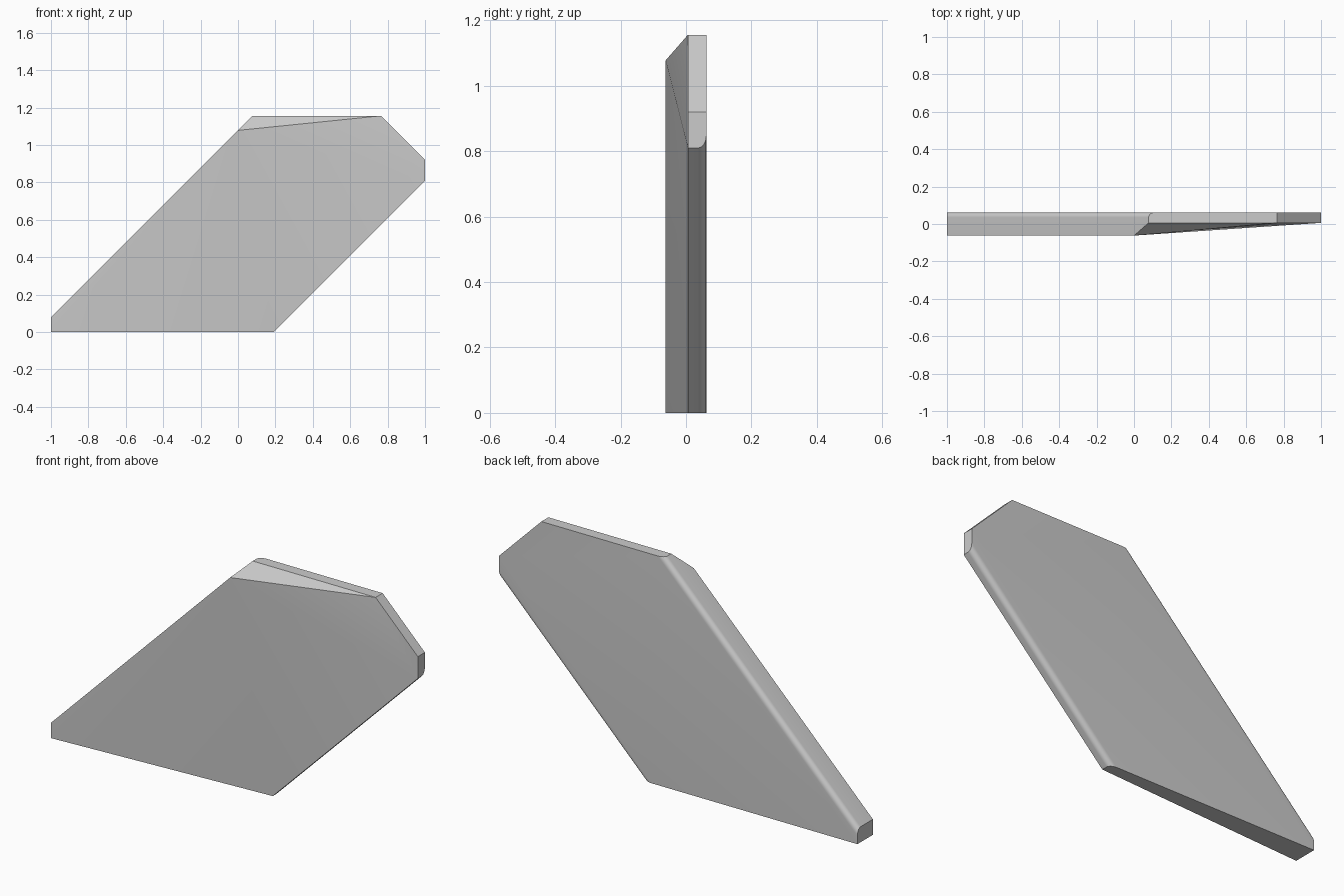
import bpy, bmesh, math

cube = bpy.data.objects.get("Cube")
if cube:
    bpy.data.objects.remove(cube, do_unlink=True)

FRONT, RIDGE, BACK = -0.062, 0.006, 0.062

# Single plain material
grey = bpy.data.materials.new("plain_grey")
grey.use_nodes = True
colour = (0.6, 0.6, 0.6, 1)
grey.diffuse_color = colour
grey.node_tree.nodes["Principled BSDF"].inputs["Base Color"].default_value = colour

# Outline of the slab: x, z, depth of the front surface
outline = {
    "tip_low": (-1, 0, FRONT),
    "heel": (0.19, 0, RIDGE),
    "end_low": (1, 0.81, RIDGE),
    "end_high": (1, 0.92, RIDGE),
    "top_far": (0.764, 1.156, RIDGE),
    "top_near": (0.078, 1.156, RIDGE),
    "tip_high": (-1, 0.078, FRONT),
}
bm = bmesh.new()
front = {n: bm.verts.new((x, y, z)) for n, (x, z, y) in outline.items()}
back = {n: bm.verts.new((x, BACK, z)) for n, (x, z, y) in outline.items()}
front["shoulder"] = bm.verts.new((0, FRONT, 1.078))


def front_face(*names):
    bm.faces.new([front[n] for n in names])


# Front surface: tapered panel, bent far corner and small top facet
front_face("tip_low", "shoulder", "tip_high")
front_face("tip_low", "heel", "shoulder")
front_face("heel", "end_low", "shoulder")
front_face("shoulder", "end_low", "top_far")
front_face("end_low", "end_high", "top_far")
front_face("shoulder", "top_far", "top_near")

# Back and edge walls
names = list(outline)
bm.faces.new([back[n] for n in reversed(names)])
for a, b in zip(names, names[1:] + names[:1]):
    wall = [front[a], back[a], back[b], front[b]]
    if a == "top_near":
        wall.append(front["shoulder"])
    bm.faces.new(wall)
bmesh.ops.recalc_face_normals(bm, faces=bm.faces)

# Round the two long back edges
long_edges = [bm.edges.get((back[a], back[b]))
              for a, b in (("heel", "end_low"), ("top_near", "tip_high"))]
bmesh.ops.bevel(bm, geom=long_edges, offset=0.026, segments=6,
                profile=0.5, affect='EDGES')

mesh = bpy.data.meshes.new("slanted_panel")
bm.to_mesh(mesh)
bm.free()
mesh.materials.append(grey)
panel = bpy.data.objects.new("slanted_panel", mesh)
bpy.context.collection.objects.link(panel)

bpy.ops.object.select_all(action='DESELECT')
panel.select_set(True)
bpy.context.view_layer.objects.active = panel
bpy.ops.object.shade_smooth_by_angle(angle=math.radians(30))
